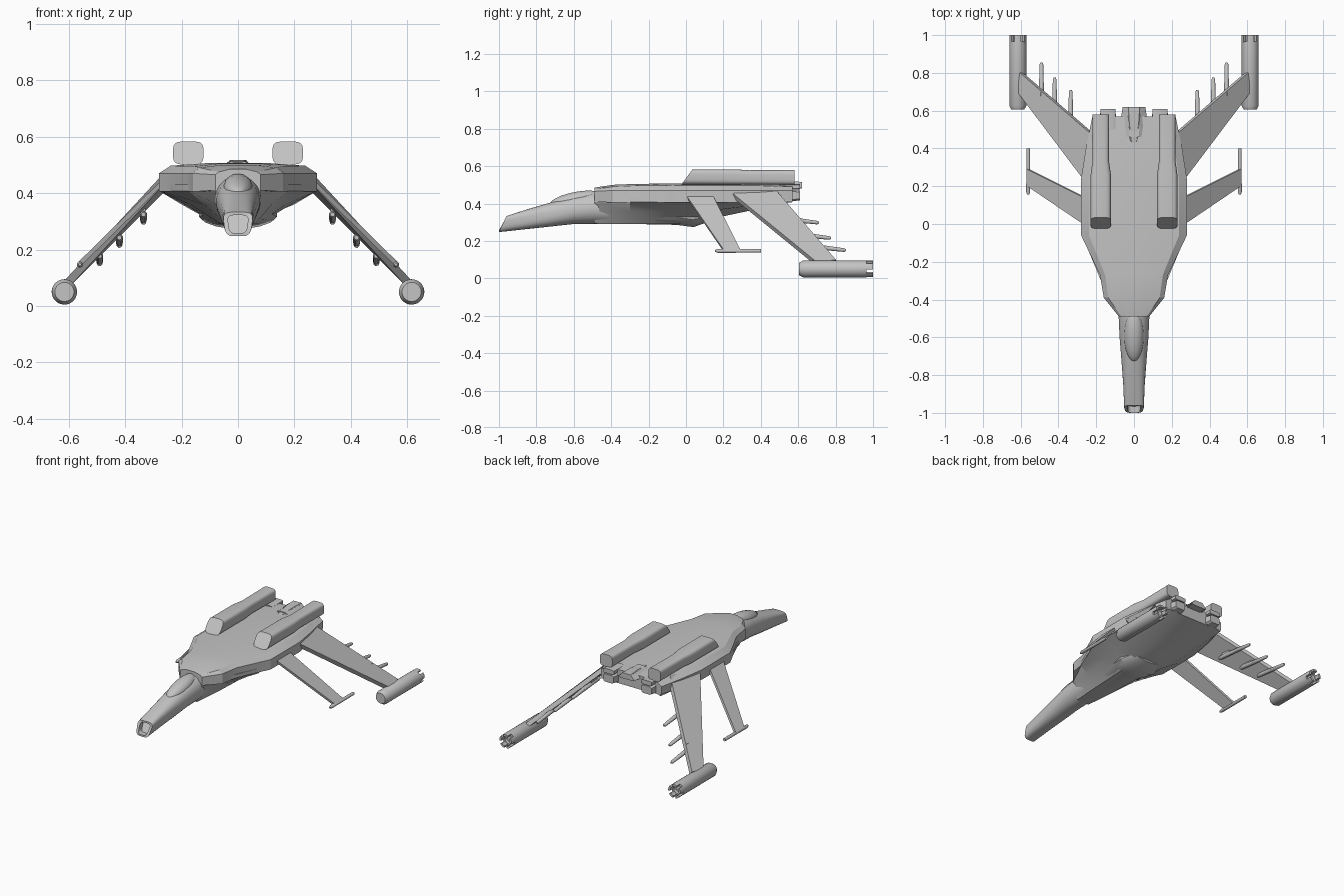
import bpy, bmesh, math
from mathutils import Vector

if "Cube" in bpy.data.objects:
    bpy.data.objects.remove(bpy.data.objects["Cube"])

grey = bpy.data.materials.new("hull_grey")
grey.use_nodes = True
grey.diffuse_color = (0.55, 0.55, 0.55, 1)
grey.node_tree.nodes["Principled BSDF"].inputs["Base Color"].default_value = (0.55, 0.55, 0.55, 1)


def loft(name, rings, mirror=False, angle=30):
    """Skin a row of equal-sized rings and cap both ends."""
    bm = bmesh.new()
    rows = [[bm.verts.new(p) for p in r] for r in rings]
    n = len(rows[0])
    for a, b in zip(rows, rows[1:]):
        for i in range(n):
            j = (i + 1) % n
            bm.faces.new((a[i], a[j], b[j], b[i]))
    bm.faces.new(rows[0])
    bm.faces.new(rows[-1][::-1])
    bmesh.ops.recalc_face_normals(bm, faces=bm.faces)
    mesh = bpy.data.meshes.new(name)
    bm.to_mesh(mesh)
    bm.free()
    mesh.materials.append(grey)
    ob = bpy.data.objects.new(name, mesh)
    bpy.context.collection.objects.link(ob)
    if mirror:
        ob.modifiers.new("Mirror", "MIRROR")
    bpy.ops.object.select_all(action="DESELECT")
    ob.select_set(True)
    bpy.context.view_layer.objects.active = ob
    bpy.ops.object.shade_smooth_by_angle(angle=math.radians(angle))
    return ob


def ring(y, cx, cz, rx, rz, n=20, p=2.0, lean=0.0, taper=0.0):
    """Rounded section; lean shifts the top along y, taper narrows the bottom."""
    pts = []
    for i in range(n):
        t = 2 * math.pi * (i + 0.5) / n
        c, s = math.cos(t), math.sin(t)
        u = math.copysign(abs(c) ** (2 / p), c)
        v = math.copysign(abs(s) ** (2 / p), s)
        pts.append((cx + rx * u * (1 + taper * v), y + lean * v, cz + rz * v))
    return pts


def symmetric(y, half):
    """Closed section from half points listed top to bottom."""
    return [(x, y, z) for x, z in half] + [(-x, y, z) for x, z in reversed(half)]


def plate(name, corners, thick):
    """Flat wing panel thickened along its normal."""
    c = [Vector(p) for p in corners]
    n = (c[1] - c[0]).cross(c[3] - c[0]).normalized() * thick / 2
    return loft(name, [[p + n for p in c], [p - n for p in c]], mirror=True)


# Upper hull slab: y, half width, lower edge, upper edge, crown
hull = [(-0.49, 0.08, 0.41, 0.465, 0.485), (-0.39, 0.16, 0.405, 0.47, 0.5),
        (-0.27, 0.18, 0.405, 0.47, 0.505), (-0.06, 0.28, 0.405, 0.47, 0.507),
        (0.24, 0.28, 0.405, 0.47, 0.507), (0.4, 0.255, 0.41, 0.47, 0.505),
        (0.57, 0.22, 0.42, 0.47, 0.5)]
loft("hull", [symmetric(y, [(w * 0.35, c), (w * 0.85, c - 0.01), (w, t), (w, b)])
              for y, w, b, t, c in hull], angle=20)

# Belly keel: y, shoulder width, mid width, mid height, keel width, keel height
belly = [(-0.49, 0.078, 0.075, 0.36, 0.045, 0.292), (-0.3, 0.175, 0.12, 0.36, 0.06, 0.29),
         (-0.06, 0.275, 0.17, 0.36, 0.07, 0.29), (0.04, 0.278, 0.18, 0.355, 0.075, 0.29),
         (0.12, 0.278, 0.2, 0.36, 0.09, 0.315), (0.57, 0.215, 0.18, 0.415, 0.1, 0.41)]
loft("belly", [symmetric(y, [(w, 0.43), (w, 0.407), (m, mz), (k, kz)])
               for y, w, m, mz, k, kz in belly], angle=25)
loft("belly_scoop", [ring(y, 0, z, rx, rz, 16) for y, z, rx, rz in
                     [(-0.3, 0.34, 0.07, 0.05), (-0.05, 0.335, 0.125, 0.05),
                      (0.04, 0.325, 0.14, 0.052), (0.13, 0.335, 0.1, 0.03)]])

# Long drooping nose with a recessed intake at the tip
nose = [(-0.98, 0.29, 0.034, 0.032, 4, 0.02, 0.12), (-0.98, 0.29, 0.05, 0.043, 4, 0.02, 0.12),
        (-0.86, 0.315, 0.056, 0.054, 3, 0.01, 0.05), (-0.72, 0.342, 0.067, 0.065, 2.5, 0, 0),
        (-0.6, 0.366, 0.077, 0.076, 2.2, 0, 0), (-0.49, 0.376, 0.082, 0.086, 2, 0, 0),
        (-0.3, 0.376, 0.085, 0.086, 2, 0, 0)]
rings = [ring(y, 0, z, rx, rz, 24, p, l, t) for y, z, rx, rz, p, l, t in nose]
loft("nose", [[(x, y + 0.035, z) for x, y, z in rings[0]]] + rings)

# Canopy blister
loft("canopy", [ring(-0.59 + 0.14 * math.sin(a), 0, 0.42 + 0.025 * math.sin(a),
                     0.052 * math.cos(a), 0.043 * math.cos(a), 20)
                for a in [math.radians(d) for d in range(-85, 86, 17)]], angle=45)

# Dorsal nacelles with a slanted front and slimmer rear
loft("dorsal_nacelle", [ring(y, x, z, rx, rz, 24, 4, l) for y, x, z, rx, rz, l in
                        [(0.005, 0.176, 0.542, 0.054, 0.041, 0.03),
                         (0.26, 0.176, 0.542, 0.054, 0.041, 0),
                         (0.34, 0.176, 0.54, 0.043, 0.038, 0),
                         (0.58, 0.176, 0.54, 0.045, 0.04, 0)]], mirror=True)

# Tail block and rear exhausts
loft("tail_block", [symmetric(y, [(a, 0.512), (b, 0.485)])
                    for y, a, b in [(0.46, 0.025, 0.07), (0.52, 0.03, 0.075), (0.62, 0.032, 0.06)]])
loft("tail_spine", [symmetric(y, [(a, t), (0.05, 0.48)])
                    for y, a, t in [(0.4, 0.01, 0.5), (0.54, 0.025, 0.518), (0.62, 0.03, 0.516)]])
loft("exhaust", [ring(y, 0.138, 0.443, r, r * 0.7, 8, 5) for y, r in
                 [(0.5, 0.045), (0.57, 0.045), (0.61, 0.038)]], mirror=True)
loft("upper_exhaust", [ring(y, 0.138, 0.49, 0.04, 0.015, 8, 5) for y in (0.5, 0.61)], mirror=True)

# Swept anhedral wings
plate("rear_wing", [(0.24, 0.21, 0.475), (0.61, 0.7, 0.075),
                    (0.595, 0.8, 0.09), (0.2, 0.46, 0.485)], 0.028)
plate("front_wing", [(0.25, -0.01, 0.455), (0.56, 0.2, 0.15),
                     (0.56, 0.29, 0.15), (0.25, 0.135, 0.455)], 0.016)

# Wing tip pods with a pronged rear rim
PX, PZ, PR = 0.615, 0.05, 0.045
loft("tip_pod", [ring(y, PX, PZ, r, r, 24) for y, r in
                 [(0.605, 0.034), (0.625, PR), (0.965, PR), (0.965, 0.028), (0.95, 0.024)]], mirror=True)
for k in range(5):
    mid = math.radians(90 + 72 * k)
    arc = [(mid + d * 0.2, r) for r, ds in ((PR, (-2, -1, 0, 1, 2)), (0.031, (2, 1, 0, -1, -2)))
           for d in ds]
    loft("pod_prong", [[(PX + r * math.cos(a), y, PZ + r * math.sin(a)) for a, r in arc]
                       for y in (0.96, 1.0)], mirror=True)

# Thin rods on the front wing tips
loft("tip_rod", [ring(y, 0.56, 0.147, r, r, 12) for y, r in
                 [(0.155, 0.005), (0.17, 0.011), (0.4, 0.01)]], mirror=True)

# Guns slung under the rear wings
for x, z, y0, y1 in [(0.335, 0.312, 0.42, 0.71), (0.42, 0.23, 0.52, 0.775), (0.49, 0.165, 0.6, 0.855)]:
    loft("wing_gun", [ring(y, x, z + 0.012 - 0.026 * f, r, r, 12) for y, f, r in
                      [(y0, 0, 0.008), (y0 + 0.02, 0, 0.013), (y1 - 0.12, 0.5, 0.013),
                       (y1 - 0.01, 1, 0.01), (y1, 1, 0.006)]], mirror=True)
    loft("gun_pylon", [ring(y, x, z + 0.025, 0.007, 0.025, 8, 4) for y in (y0 + 0.03, y0 + 0.1)], mirror=True)
